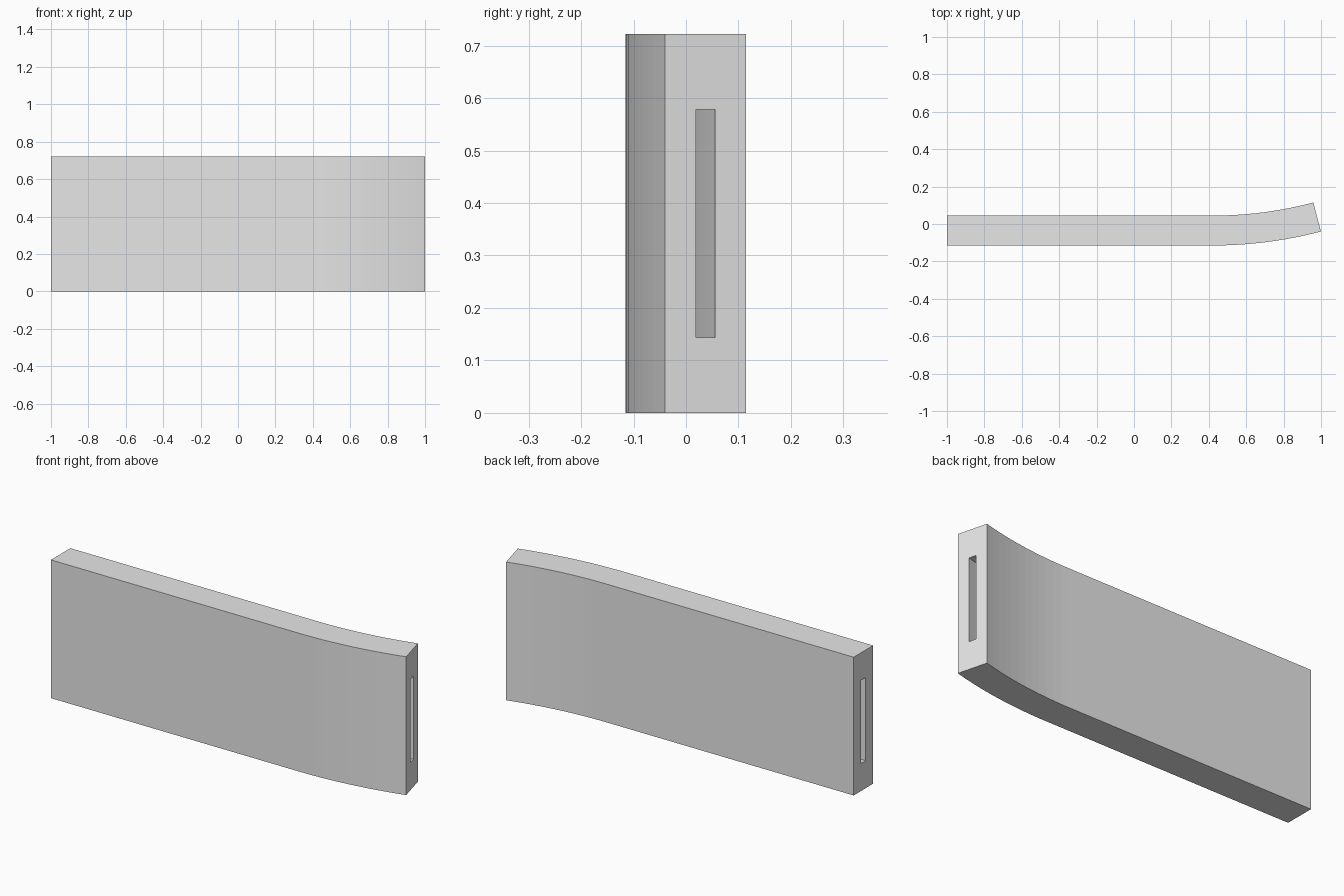
import bpy, bmesh, math

# Remove the default cube
cube = bpy.data.objects.get("Cube")
if cube:
    bpy.data.objects.remove(cube, do_unlink=True)

# Single plain material
grey = bpy.data.materials.new("light_grey")
grey.use_nodes = True
colour = (0.8, 0.8, 0.8, 1)
grey.diffuse_color = colour
grey.node_tree.nodes["Principled BSDF"].inputs["Base Color"].default_value = colour

HEIGHT, THICK = 0.722, 0.16
FRONT_Y, BEND_X = -0.115, 0.42
RADIUS, ANGLE, STEPS = 2.276, math.radians(14.75), 12

# Path of the front face: a straight run, then an arc curving to the back
stations = [(-1, FRONT_Y, 0)]
for i in range(STEPS + 1):
    a = ANGLE * i / STEPS
    stations.append((BEND_X + RADIUS * math.sin(a),
                     FRONT_Y + RADIUS * (1 - math.cos(a)), a))


def rectangle(bm, station, depth_0, depth_1, z0, z1):
    """Four corners of a cross-section, set square to the path."""
    x, y, a = station
    return [bm.verts.new((x - d * math.sin(a), y + d * math.cos(a), z))
            for d, z in ((depth_0, z0), (depth_1, z0), (depth_1, z1), (depth_0, z1))]


def bridge(bm, ring_a, ring_b):
    for i in range(4):
        j = (i + 1) % 4
        bm.faces.new((ring_a[i], ring_a[j], ring_b[j], ring_b[i]))


# Curved slab with a slot running along its whole length
bm = bmesh.new()
outer = [rectangle(bm, s, 0, THICK, 0, HEIGHT) for s in stations]
inner = [rectangle(bm, s, 0.061, 0.099, 0.144, 0.578) for s in stations]
for rings in (outer, inner):
    for a, b in zip(rings, rings[1:]):
        bridge(bm, a, b)

# End faces around the slot openings
for end in (0, -1):
    bridge(bm, outer[end], inner[end])
bmesh.ops.recalc_face_normals(bm, faces=bm.faces)

mesh = bpy.data.meshes.new("curved_slotted_panel")
bm.to_mesh(mesh)
bm.free()
mesh.materials.append(grey)
panel = bpy.data.objects.new("curved_slotted_panel", mesh)
bpy.context.collection.objects.link(panel)
